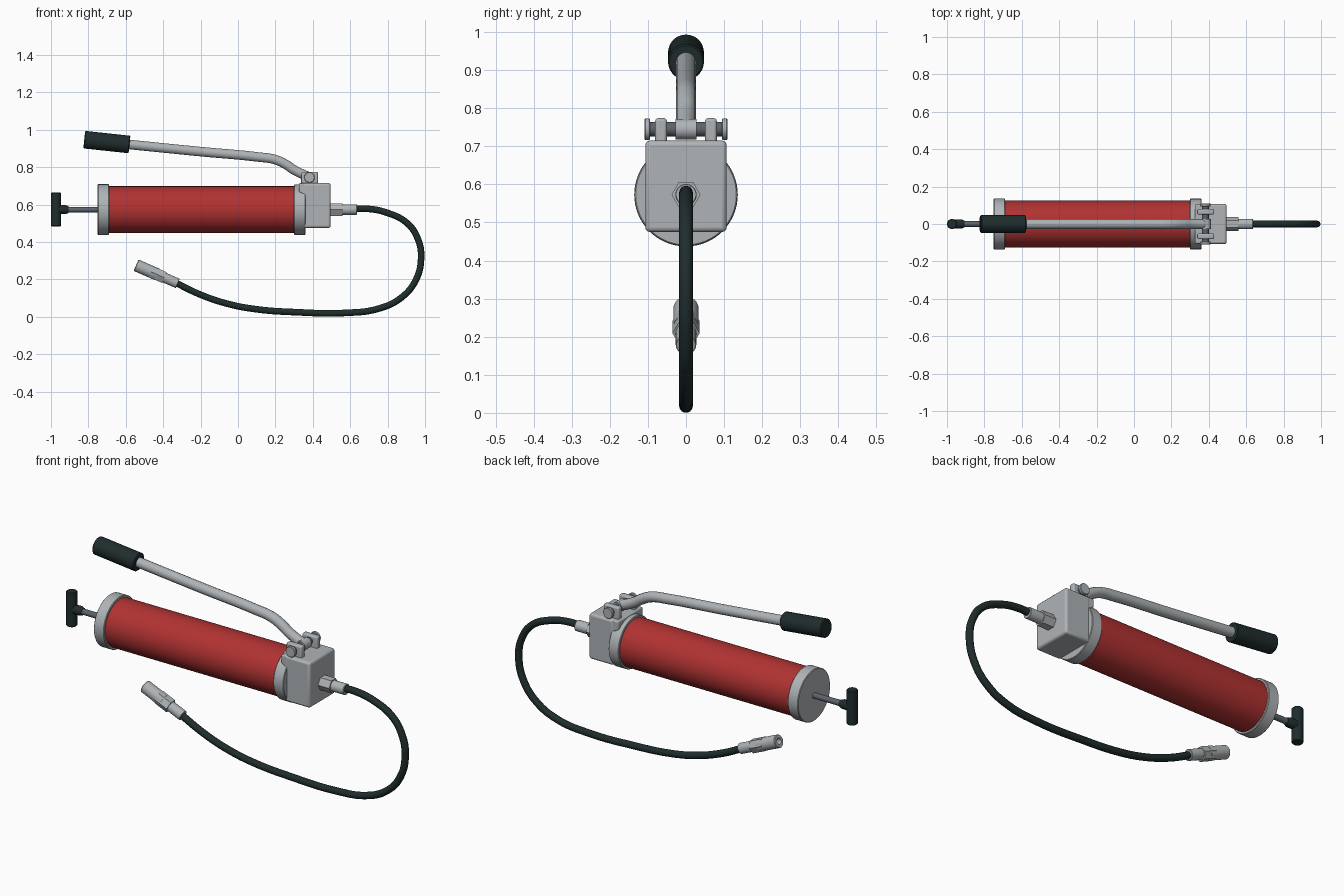
import bpy, bmesh, math
from mathutils import Vector

if "Cube" in bpy.data.objects:
    bpy.data.objects.remove(bpy.data.objects["Cube"])


def material(name, r, g, b):
    m = bpy.data.materials.new(name)
    m.use_nodes = True
    m.diffuse_color = (r, g, b, 1)
    m.node_tree.nodes["Principled BSDF"].inputs["Base Color"].default_value = (r, g, b, 1)
    return m


silver = material("light grey metal", 0.43, 0.455, 0.47)
red = material("red paint", 0.44, 0.032, 0.032)
rubber = material("black rubber", 0.014, 0.026, 0.026)
steel = material("dark steel", 0.11, 0.125, 0.15)


def finish(bm, name, mat, bevel=0):
    bmesh.ops.recalc_face_normals(bm, faces=bm.faces)
    mesh = bpy.data.meshes.new(name)
    bm.to_mesh(mesh)
    bm.free()
    ob = bpy.data.objects.new(name, mesh)
    bpy.context.collection.objects.link(ob)
    mesh.materials.append(mat)
    if bevel:
        mod = ob.modifiers.new("rounded edges", 'BEVEL')
        mod.width = bevel
        mod.segments = 3
    bpy.ops.object.select_all(action='DESELECT')
    ob.select_set(True)
    bpy.context.view_layer.objects.active = ob
    bpy.ops.object.shade_smooth_by_angle(angle=math.radians(35))
    return ob


def turned(name, start, end, profile, mat, sides=32):
    """Solid of revolution; profile holds (distance fraction, radius)."""
    start, end = Vector(start), Vector(end)
    axis = end - start
    turn = axis.to_track_quat('Z', 'Y')
    bm = bmesh.new()
    rings = []
    for t, r in profile:
        ring = []
        for i in range(sides):
            a = math.tau * i / sides
            offset = turn @ Vector((r * math.cos(a), r * math.sin(a), 0))
            ring.append(bm.verts.new(start + axis * t + offset))
        rings.append(ring)
    for a, b in zip(rings, rings[1:]):
        for i in range(sides):
            j = (i + 1) % sides
            bm.faces.new((a[i], a[j], b[j], b[i]))
    bm.faces.new(rings[0])
    bm.faces.new(rings[-1])
    return finish(bm, name, mat)


def rod(name, start, end, radius, mat, sides=32, edge=0.0):
    profile = [(0, radius), (1, radius)]
    if edge:
        e = edge / (Vector(end) - Vector(start)).length
        profile = [(0, radius - edge), (e, radius), (1 - e, radius), (1, radius - edge)]
    return turned(name, start, end, profile, mat, sides)


def prism(name, outline, y0, y1, mat, bevel=0):
    """Side outline in x and z, pushed along y."""
    bm = bmesh.new()
    face = bm.faces.new([bm.verts.new((x, y0, z)) for x, z in outline])
    new = bmesh.ops.extrude_face_region(bm, geom=[face])["geom"]
    verts = [v for v in new if isinstance(v, bmesh.types.BMVert)]
    bmesh.ops.translate(bm, verts=verts, vec=(0, y1 - y0, 0))
    return finish(bm, name, mat, bevel)


def tube(name, points, radius, mat):
    curve = bpy.data.curves.new(name, 'CURVE')
    curve.dimensions = '3D'
    curve.bevel_depth = radius
    curve.bevel_resolution = 5
    curve.use_fill_caps = True
    spline = curve.splines.new('BEZIER')
    spline.bezier_points.add(len(points) - 1)
    for p, (x, z) in zip(spline.bezier_points, points):
        p.co = (x, 0, z)
        p.handle_left_type = p.handle_right_type = 'AUTO'
    curve.materials.append(mat)
    ob = bpy.data.objects.new(name, curve)
    bpy.context.collection.objects.link(ob)
    return ob


AXIS = 0.573

# Barrel and end caps
rod("barrel", (-0.70, 0, AXIS), (0.31, 0, AXIS), 0.125, red, 64)
rod("rear_cap", (-0.75, 0, AXIS), (-0.69, 0, AXIS), 0.136, silver, 64, 0.003)
rod("front_cap", (0.30, 0, AXIS), (0.36, 0, AXIS), 0.135, silver, 64, 0.003)

# Plunger rod with T handle
rod("plunger_rod", (-0.93, 0, AXIS), (-0.74, 0, AXIS), 0.015, steel)
turned("plunger_hub", (-0.96, 0, AXIS), (-0.905, 0, AXIS),
       [(0, 0.024), (0.7, 0.024), (1, 0.018)], rubber)
rod("plunger_handle", (-0.973, 0, 0.483), (-0.973, 0, 0.665), 0.027, rubber, 32, 0.004)

# Pump head with a saddle over the front cap
prism("pump_head", [(0.35, 0.475), (0.495, 0.475), (0.495, 0.715), (0.35, 0.715)],
      -0.107, 0.107, silver, 0.012)
prism("head_saddle", [(0.40, 0.64), (0.40, 0.714), (0.325, 0.714), (0.325, 0.67), (0.352, 0.652)],
      -0.104, 0.104, silver, 0.006)

# Pivot lugs, pin and pin heads
rod("pivot_pin", (0.382, -0.10, 0.745), (0.382, 0.10, 0.745), 0.019, steel)
for side, label in ((-1, "right"), (1, "left")):
    prism(label + "_pivot_lug", [(0.338, 0.70), (0.428, 0.70), (0.428, 0.774), (0.338, 0.774)],
          side * 0.05, side * 0.081, silver, 0.008)
    rod(label + "_pin_head", (0.382, side * 0.094, 0.745), (0.382, side * 0.109, 0.745),
        0.028, silver, 24, 0.002)

# Pump lever and grip
tube("pump_lever", [(-0.62, 0.925), (-0.2, 0.883), (0.1, 0.855), (0.2, 0.84),
                    (0.255, 0.815), (0.30, 0.785), (0.385, 0.745)], 0.026, silver)
rod("lever_eye", (0.385, -0.028, 0.745), (0.385, 0.028, 0.745), 0.027, silver)
rod("lever_grip", (-0.822, 0, 0.947), (-0.58, 0, 0.921), 0.047, rubber, 40, 0.004)

# Outlet fitting
rod("outlet_nut", (0.485, 0, AXIS), (0.56, 0, AXIS), 0.038, silver, 6)
rod("outlet_ferrule", (0.55, 0, AXIS), (0.635, 0, AXIS), 0.028, silver, 32, 0.002)

# Hose
tube("hose", [(0.60, 0.573), (0.68, 0.578), (0.80, 0.555), (0.905, 0.50), (0.96, 0.42),
              (0.979, 0.32), (0.95, 0.195), (0.87, 0.10), (0.75, 0.043), (0.58, 0.021),
              (0.30, 0.025), (0.10, 0.04), (-0.05, 0.068), (-0.20, 0.118), (-0.35, 0.19)],
     0.018, rubber)

# Coupler: ferrule, hexagonal body and hollow tip
tail, tip = Vector((-0.322, 0, 0.178)), Vector((-0.545, 0, 0.276))
rod("coupler_ferrule", tail, tail.lerp(tip, 0.5), 0.027, silver, 32, 0.002)
rod("coupler_nut", tail.lerp(tip, 0.32), tail.lerp(tip, 0.64), 0.036, silver, 6)
turned("coupler_tip", tail.lerp(tip, 0.5), tip,
       [(0, 0.033), (0.97, 0.033), (1, 0.03), (1, 0.016), (0.7, 0.014)], silver)
